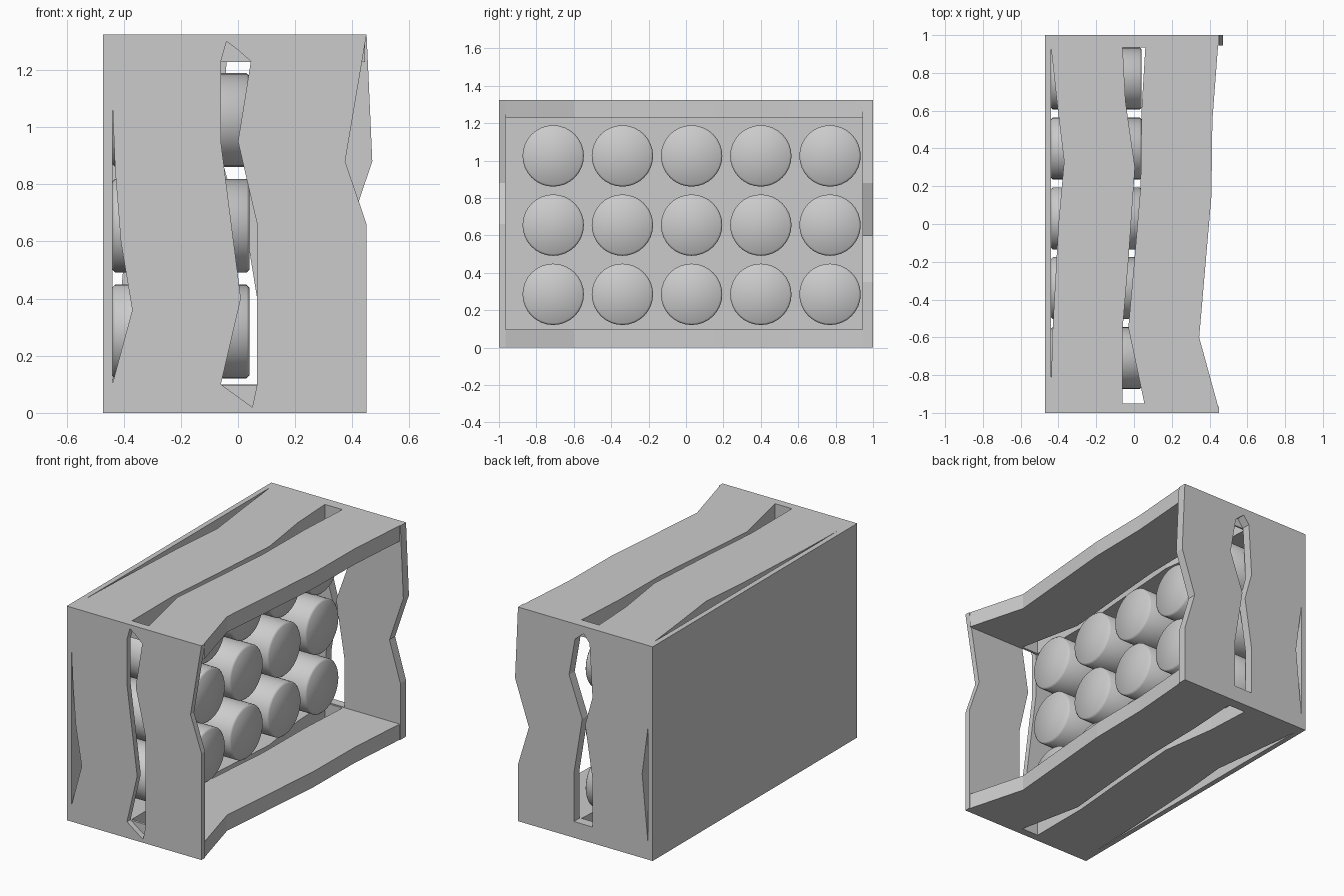
import bpy, bmesh, math
from mathutils import Matrix, Vector

if "Cube" in bpy.data.objects:
    bpy.data.objects.remove(bpy.data.objects["Cube"])

grey = bpy.data.materials.new("light_grey")
grey.use_nodes = True
COLOUR = (0.6, 0.6, 0.6, 1)
grey.diffuse_color = COLOUR
grey.node_tree.nodes["Principled BSDF"].inputs["Base Color"].default_value = COLOUR

HEIGHT = 1.325
BACK_X = -0.44


def add_object(name, bm):
    bmesh.ops.recalc_face_normals(bm, faces=bm.faces[:])
    mesh = bpy.data.meshes.new(name)
    bm.to_mesh(mesh)
    bm.free()
    mesh.materials.append(grey)
    ob = bpy.data.objects.new(name, mesh)
    bpy.context.collection.objects.link(ob)
    return ob


def board(name, outer, hole, place, thickness):
    """Wavy board: outline and gap given as (along, x), laid out by place()."""
    bm = bmesh.new()
    for loop in (outer, hole):
        verts = [bm.verts.new(place(t, x)) for t, x in loop]
        for a, b in zip(verts, verts[1:] + verts[:1]):
            bm.edges.new((a, b))
    bmesh.ops.triangle_fill(bm, use_beauty=True, edges=bm.edges[:])
    ext = bmesh.ops.extrude_face_region(bm, geom=bm.faces[:])
    moved = [g for g in ext["geom"] if isinstance(g, bmesh.types.BMVert)]
    bmesh.ops.translate(bm, verts=moved, vec=Vector(thickness))
    return add_object(name, bm)


# Closed end panel
bm = bmesh.new()
bmesh.ops.create_cube(bm, size=1, matrix=Matrix.Translation((-0.456, 0, HEIGHT / 2))
                      @ Matrix.Diagonal((0.032, 2, HEIGHT, 1)))
add_object("end_panel", bm)

# Front board: slot beside the panel, ragged open edge, middle gap
slot = [(0, BACK_X), (0.1, BACK_X), (0.36, -0.37), (0.6, -0.41), (0.85, -0.43),
        (1.1, BACK_X), (HEIGHT, BACK_X)]
rim = [(HEIGHT, 0.45), (0.88, 0.375), (0.66, 0.45), (0, 0.45)]
gap = [(0.02, 0.05), (0.1, -0.06), (0.4, 0.01), (0.95, -0.06), (1.23, -0.06), (1.3, -0.04),
       (1.27, 0), (1.23, 0.045), (0.95, 0), (0.66, 0.067), (0.1, 0.067)]
board("front_board", slot + rim, gap, lambda t, x: (x, -1, t), (0, 0.035, 0))

# Back board
slot = [(0, BACK_X), (0.1, BACK_X), (0.52, -0.4), (0.82, BACK_X), (HEIGHT, BACK_X)]
rim = [(HEIGHT, 0.45), (0.88, 0.47), (0.6, 0.375), (0.35, 0.45), (0, 0.45)]
gap = [(0.1, -0.06), (0.4, -0.06), (0.72, -0.01), (0.9, -0.06), (1.23, -0.04), (1.28, 0),
       (1.23, 0.06), (1.0, 0.1), (0.75, 0.01), (0.4, 0.067), (0.1, 0.067)]
board("back_board", slot + rim, gap, lambda t, x: (x, 1, t), (0, -0.055, 0))

# Top and bottom boards share one outline
slot = [(-0.965, BACK_X), (-0.87, BACK_X), (-0.55, -0.43), (0, -0.4), (0.33, -0.37),
        (0.62, -0.405), (0.94, BACK_X), (0.945, BACK_X)]
rim = [(0.945, 0.445), (0.55, 0.415), (0.15, 0.41), (-0.6, 0.345), (-0.965, 0.445)]
gap = [(-0.95, -0.06), (-0.55, -0.06), (-0.2, -0.03), (0.3, 0.005), (0.65, -0.045),
       (0.935, -0.06), (0.935, 0.06), (0.6, 0.04), (0.2, 0.035), (-0.1, 0.01),
       (-0.55, -0.03), (-0.95, 0.055)]
for name, z, depth in (("top_board", HEIGHT, -0.097), ("bottom_board", 0, 0.097)):
    board(name, slot + rim, gap, lambda t, x: (x, t, z), (0, 0, depth))

# Rows of round bottles with a chamfered rim, lying along x
for row in range(3):
    for col in range(5):
        bm = bmesh.new()
        spot = Matrix.Translation((-0.2, -0.71 + 0.37 * col, 0.285 + 0.37 * row))
        bmesh.ops.create_cone(bm, cap_ends=True, segments=32, radius1=0.164, radius2=0.164,
                              depth=0.48, matrix=spot @ Matrix.Rotation(math.pi / 2, 4, "Y"))
        ends = [e for e in bm.edges if any(len(f.verts) > 4 for f in e.link_faces)]
        bmesh.ops.bevel(bm, geom=ends, offset=0.01, segments=1, affect="EDGES")
        for f in bm.faces:
            f.smooth = True
        add_object(f"bottle_{row + 1}_{col + 1}", bm)
